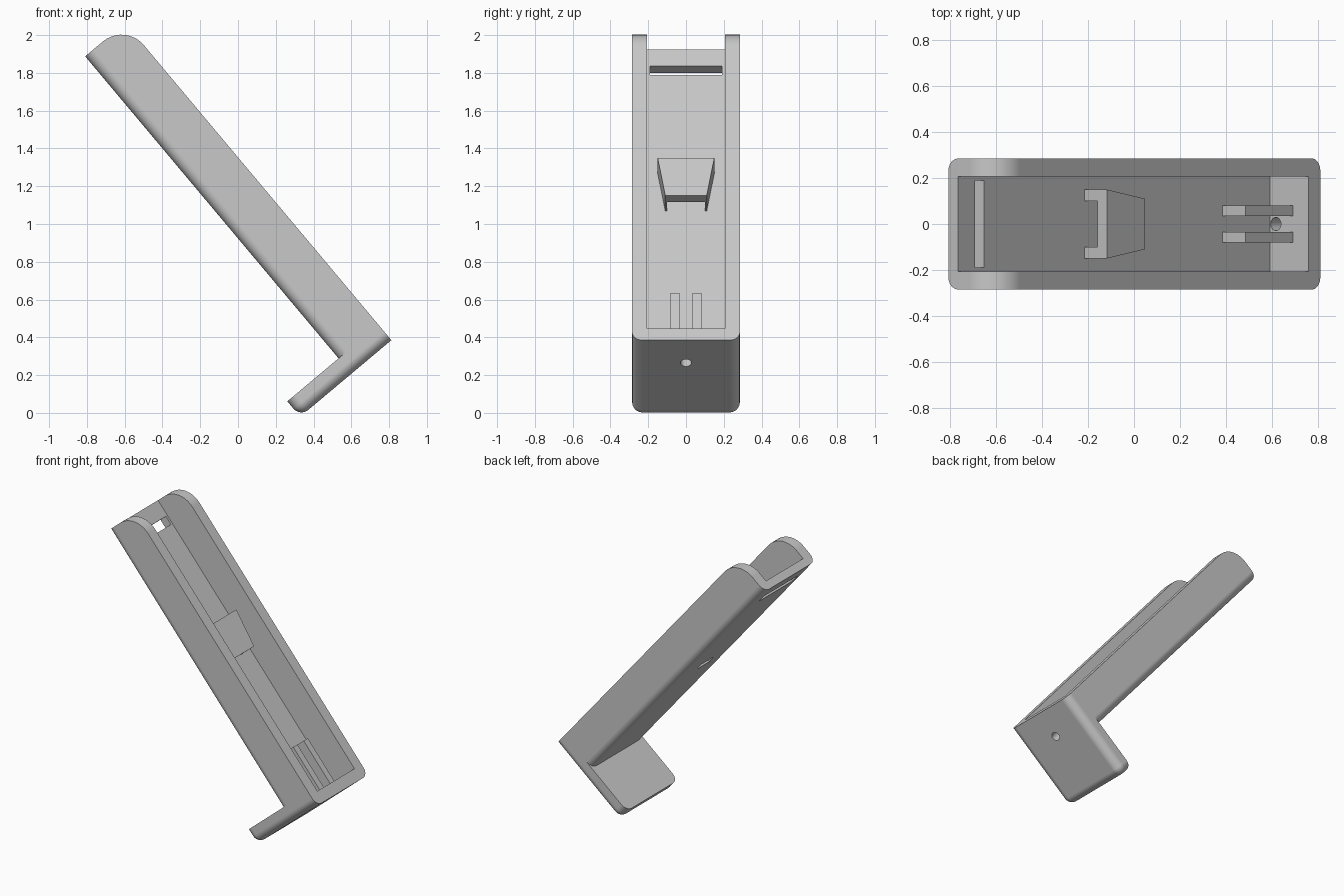
import bpy, bmesh, math
from mathutils import Matrix, Vector

if "Cube" in bpy.data.objects:
    bpy.data.objects.remove(bpy.data.objects["Cube"])

# Tilted frame: u runs up the tray, v points out of its open face
A = math.radians(50)
U = Vector((-math.cos(A), 0, math.sin(A)))
V = Vector((math.sin(A), 0, math.cos(A)))
TILT = Matrix.Translation((0.812, 0, 0.385)) @ Matrix((U, (0, -1, 0), V)).transposed().to_4x4()

grey = bpy.data.materials.new("light_grey")
grey.diffuse_color = (0.58, 0.58, 0.58, 1)
grey.use_nodes = True
grey.node_tree.nodes["Principled BSDF"].inputs["Base Color"].default_value = grey.diffuse_color

W, BACK, FLOOR, END, TOP = 0.285, -0.276, -0.22, 0.079, 2.193


def finish(name, bm):
    """Tilt a closed solid, point its normals outward and make it an object."""
    bm.transform(TILT)
    bm.normal_update()
    bmesh.ops.recalc_face_normals(bm, faces=bm.faces)
    if bm.calc_volume(signed=True) < 0:
        bmesh.ops.reverse_faces(bm, faces=bm.faces)
    mesh = bpy.data.meshes.new(name)
    bm.to_mesh(mesh)
    bm.free()
    mesh.materials.append(grey)
    ob = bpy.data.objects.new(name, mesh)
    bpy.context.collection.objects.link(ob)
    return ob


def prism(name, outline, v0, v1, bevels=()):
    """Extrude a (u, y) outline from v0 to v1; bevels = (radius, edge test) pairs."""
    bm = bmesh.new()
    low, high = ([bm.verts.new((u, y, v)) for u, y in outline] for v in (v0, v1))
    bm.faces.new(low[::-1])
    bm.faces.new(high)
    for i in range(len(low)):
        j = (i + 1) % len(low)
        bm.faces.new((low[i], low[j], high[j], high[i]))
    bm.normal_update()
    for radius, test in bevels:
        edges = [e for e in bm.edges if test((e.verts[0].co + e.verts[1].co) / 2)]
        bmesh.ops.bevel(bm, geom=edges, offset=radius, segments=10, profile=0.5, affect='EDGES')
    return finish(name, bm)


def box(name, u0, u1, y0, y1, v0, v1, bevels=()):
    return prism(name, [(u0, y0), (u1, y0), (u1, y1), (u0, y1)], v0, v1, bevels)


def combine(ob, other, operation):
    mod = ob.modifiers.new(operation.lower(), 'BOOLEAN')
    mod.operation, mod.solver, mod.object = operation, 'EXACT', other
    bpy.context.view_layer.objects.active = ob
    bpy.ops.object.modifier_apply(modifier=mod.name)
    bpy.data.objects.remove(other)


def near(a, b):
    return abs(a - b) < 1e-4


# Tray block: rounded back edges and rounded upper corner
tray = box("tilted_holder", 0.07, TOP, -W, W, BACK, 0, [
    (0.055, lambda c: near(c.z, BACK) and near(abs(c.y), W)),
    (0.153, lambda c: near(c.x, TOP) and near(c.z, 0)),
])

# Cavity, cut while the block is still simple
combine(tray, box("cavity", END, 2.4, -0.206, 0.206, FLOOR, 0.1), 'DIFFERENCE')

# Foot plate, continuing past the back of the tray; its upper part is the end wall
foot = box("foot", 0, 0.106, -W, W, -0.63, 0, [
    (0.055, lambda c: (near(c.x, 0) and near(abs(c.y), W))
        or (near(c.z, -0.63) and near(abs(c.y), W))
        or (near(c.x, 0) and near(c.z, -0.63))),
])
combine(foot, box("foot_cavity", END, 0.3, -0.206, 0.206, FLOOR, 0.1), 'DIFFERENCE')
combine(tray, foot, 'UNION')

# Strap slots and cable hole
combine(tray, box("top_slot", 2.018, 2.079, -0.19, 0.19, -0.4, -0.1), 'DIFFERENCE')
combine(tray, box("middle_slot", 1.14, 1.20, -0.07, 0.07, -0.4, -0.1), 'DIFFERENCE')
bm = bmesh.new()
bmesh.ops.create_cone(bm, cap_ends=True, segments=32, radius1=0.029, radius2=0.029, depth=0.3,
                      matrix=Matrix.Translation((0.05, 0, -0.187)) @ Matrix.Rotation(math.pi / 2, 4, 'Y'))
combine(tray, finish("cable_hole", bm), 'DIFFERENCE')

# Tapered bridge with a tunnel beneath it
bridge = prism("bridge", [(1.078, -0.11), (1.337, -0.15), (1.337, 0.15), (1.078, 0.11)],
               FLOOR - 0.01, -0.092)
combine(bridge, box("tunnel", 1.0, 1.4, -0.1, 0.1, -0.3, -0.145), 'DIFFERENCE')
combine(tray, bridge, 'UNION')

# Two support ribs against the end wall
for side in (-1, 1):
    y0, y1 = sorted((side * 0.035, side * 0.081))
    combine(tray, box("rib", END - 0.02, 0.40, y0, y1, FLOOR - 0.02, -0.09), 'UNION')

# Smooth the fillets, keep the corners sharp and the flats even
bpy.ops.object.select_all(action='DESELECT')
tray.select_set(True)
bpy.context.view_layer.objects.active = tray
bpy.ops.object.shade_smooth_by_angle(angle=math.radians(30))
weighted = tray.modifiers.new("even_flats", 'WEIGHTED_NORMAL')
weighted.keep_sharp = True
